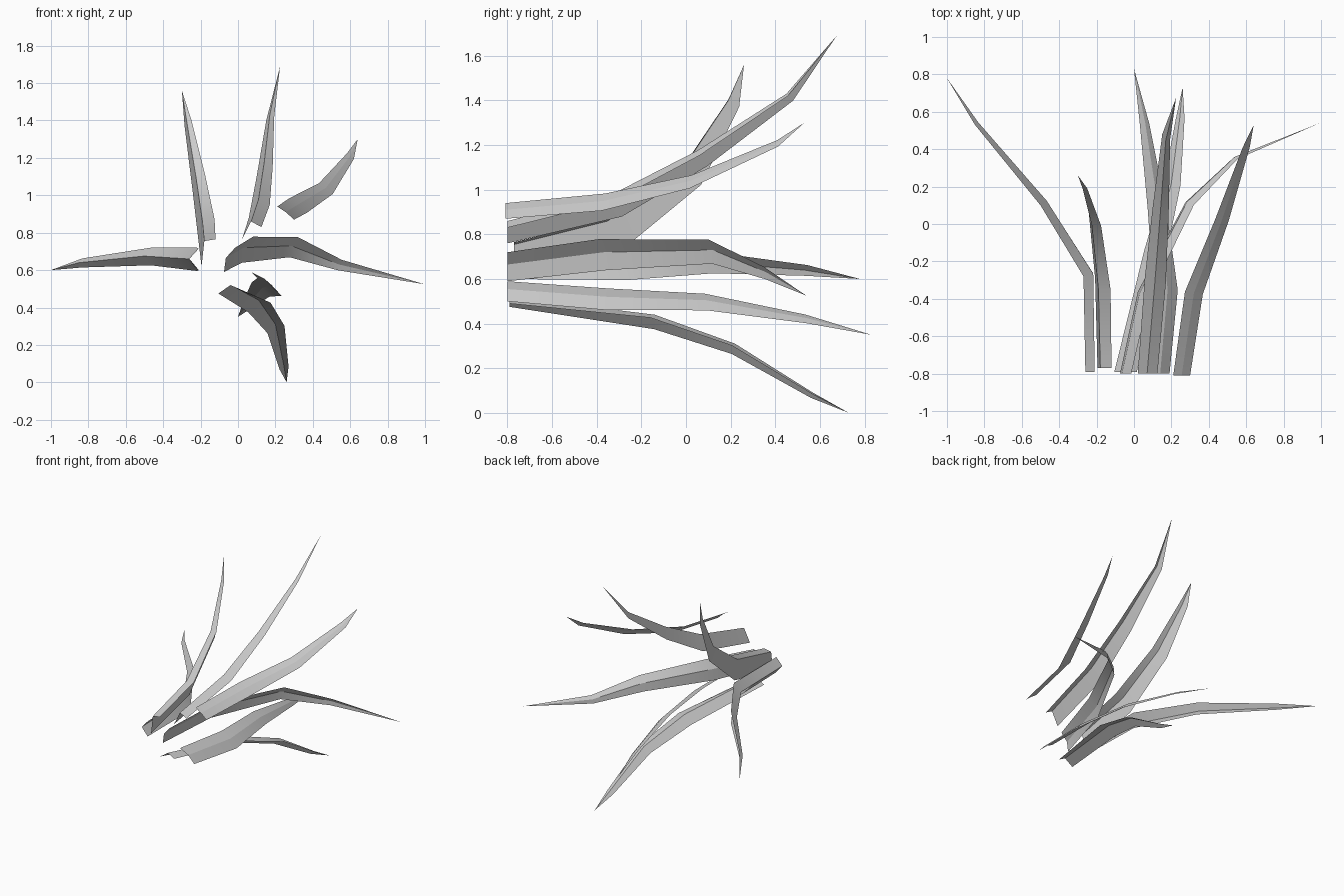
import bpy, bmesh
from math import radians
from mathutils import Vector, Matrix

if "Cube" in bpy.data.objects:
    bpy.data.objects.remove(bpy.data.objects["Cube"])

TAPER = (1, 1.08, 0.82, 0.42)   # width of the folded section along a blade


def blade(name, ridge, edge_a, edge_b, twist=0):
    """Folded leaf: a ridge path with two edges, tapering to a point."""
    pts = [Vector(p) for p in ridge]
    bm = bmesh.new()
    rings = []
    for i, p in enumerate(pts[:-1]):
        if i == 0:
            turn = Matrix.Identity(3)
        else:
            along = (p - pts[i - 1]).normalized() + (pts[i + 1] - p).normalized()
            turn = Vector((0, 1, 0)).rotation_difference(along).to_matrix()
            turn = turn @ Matrix.Rotation(radians(twist), 3, 'Y')
        ring = []
        for dx, dz in (edge_a, (0, 0), edge_b):
            ring.append(bm.verts.new(p + turn @ Vector((dx, 0, dz)) * TAPER[i]))
        rings.append(ring)
    for r, s in zip(rings, rings[1:]):
        for k in (0, 1):
            bm.faces.new((r[k], r[k + 1], s[k + 1], s[k]))
    tip = bm.verts.new(pts[-1])
    for k in (0, 1):
        bm.faces.new((rings[-1][k], rings[-1][k + 1], tip))
    # Smooth along the blade, sharp along the fold
    for ring_a, ring_b in zip(rings, rings[1:]):
        bm.edges.get((ring_a[1], ring_b[1])).smooth = False
    bm.edges.get((rings[-1][1], tip)).smooth = False
    for f in bm.faces:
        f.smooth = True
    mesh = bpy.data.meshes.new(name)
    bm.to_mesh(mesh)
    bm.free()
    bpy.context.collection.objects.link(bpy.data.objects.new(name, mesh))


# Upper blades
blade("upper_left_blade",
      [(-.18, -.77, .755), (-.19, -.35, .86), (-.225, -.01, 1.1), (-.275, .19, 1.4), (-.30, .26, 1.56)],
      (-.015, -.135), (.06, .01))
blade("upper_middle_blade",
      [(.07, -.80, .86), (.11, -.33, .98), (.14, .05, 1.175), (.17, .45, 1.43), (.225, .675, 1.69)],
      (-.05, -.10), (.055, -.03))
blade("upper_right_blade",
      [(.255, -.81, .91), (.32, -.37, .95), (.47, .02, 1.04), (.60, .41, 1.21), (.64, .53, 1.30)],
      (-.045, .03), (.045, -.04))

# Side blades
blade("right_blade",
      [(-.065, -.80, .665), (.03, -.37, .72), (.285, .12, .73), (.54, .36, .63), (.995, .54, .525)],
      (-.01, -.075), (.05, .055))
blade("left_blade",
      [(-.26, -.79, .66), (-.27, -.28, .66), (-.50, .10, .675), (-.85, .53, .64), (-1.0, .78, .60)],
      (.05, .055), (.05, -.06))

# Lower blades
blade("lower_right_blade",
      [(-.04, -.79, .52), (.11, -.14, .44), (.20, .22, .31), (.245, .57, .09), (.26, .73, .0)],
      (-.065, -.045), (.055, -.03), twist=-15)
blade("lower_middle_blade",
      [(.14, -.80, .555), (.18, -.35, .52), (.13, .09, .505), (.06, .54, .425), (0, .83, .35)],
      (-.07, .035), (.05, -.055))
